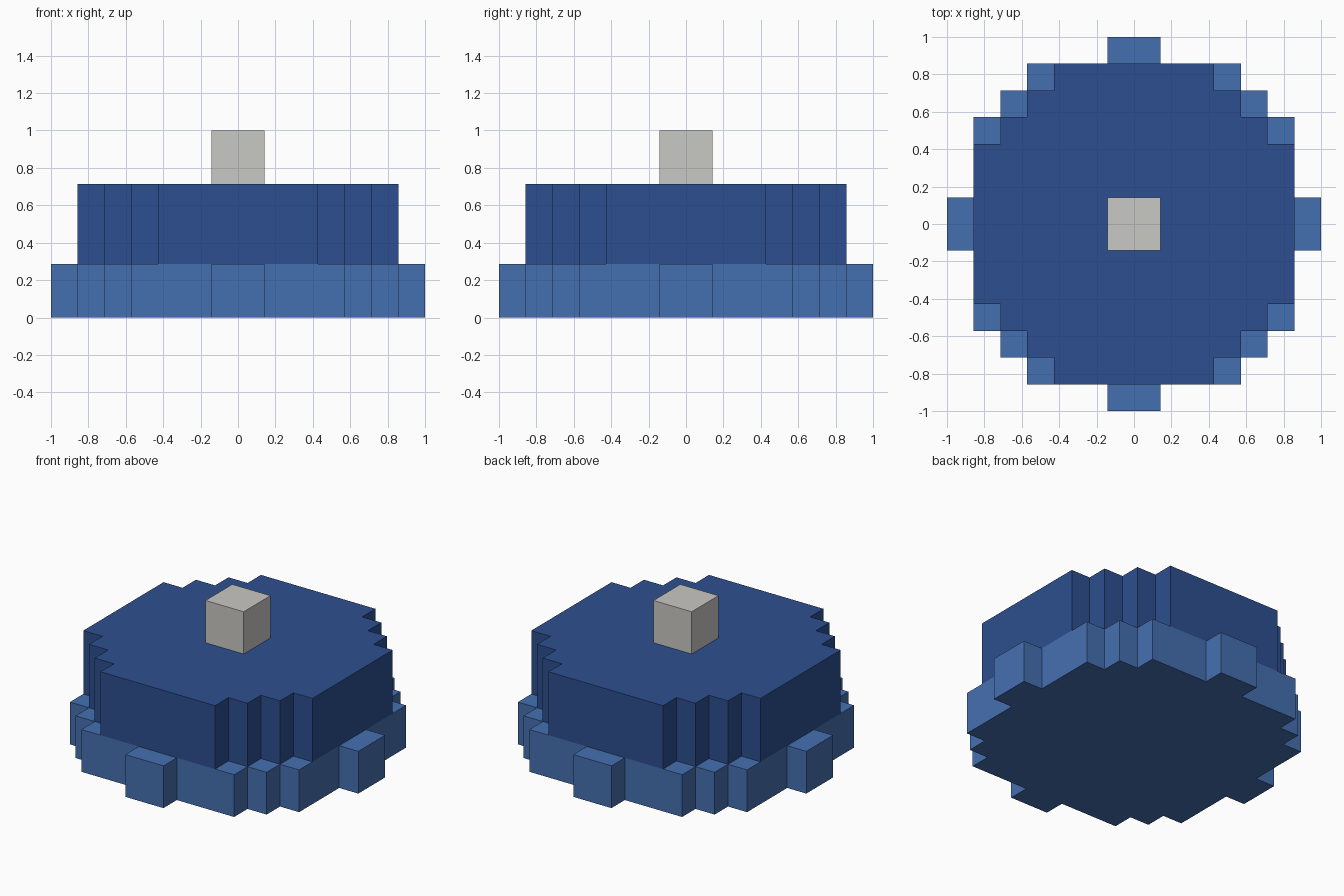
import bpy
import bmesh

U = 1 / 7  # one stair step of the outline

if "Cube" in bpy.data.objects:
    bpy.data.objects.remove(bpy.data.objects["Cube"], do_unlink=True)


def material(name, rgb):
    """Flat material from an 8-bit sRGB colour."""
    linear = [((c / 255 + 0.055) / 1.055) ** 2.4 for c in rgb] + [1]
    mat = bpy.data.materials.new(name)
    mat.use_nodes = True
    mat.diffuse_color = linear
    mat.node_tree.nodes["Principled BSDF"].inputs["Base Color"].default_value = linear
    return mat


def stepped_outline(corners):
    """Closed outline from the outer corners of one quadrant, listed from +x to +y."""
    quarter = []
    for i, (x, y) in enumerate(corners):
        quarter.append((x, y))
        if i + 1 < len(corners):
            quarter.append((corners[i + 1][0], y))  # inner corner of the step
    outline = []
    for _ in range(4):
        outline += quarter
        quarter = [(-y, x) for x, y in quarter]
    return outline


def slab(name, corners, bottom, top, mat):
    """Extrude a stepped outline between two heights."""
    bm = bmesh.new()
    verts = [bm.verts.new((x * U, y * U, bottom * U)) for x, y in stepped_outline(corners)]
    face = bm.faces.new(verts)
    lid = bmesh.ops.extrude_face_region(bm, geom=[face], use_keep_orig=True)
    raised = [v for v in lid["geom"] if isinstance(v, bmesh.types.BMVert)]
    bmesh.ops.translate(bm, verts=raised, vec=(0, 0, (top - bottom) * U))
    bmesh.ops.recalc_face_normals(bm, faces=bm.faces)
    mesh = bpy.data.meshes.new(name)
    bm.to_mesh(mesh)
    bm.free()
    mesh.materials.append(mat)
    obj = bpy.data.objects.new(name, mesh)
    bpy.context.collection.objects.link(obj)
    return obj


light_blue = material("light blue", (69, 112, 176))
dark_blue = material("dark blue", (44, 79, 143))
grey = material("warm grey", (201, 200, 196))

# Wide base with a tab on each side
slab("base", [(7, 1), (6, 4), (5, 5), (4, 6), (1, 7)], 0, 2, light_blue)
# Taller stepped drum
slab("drum", [(6, 3), (5, 4), (4, 5), (3, 6)], 2, 5, dark_blue)
# Square knob on top
slab("knob", [(1, 1)], 5, 7, grey)
